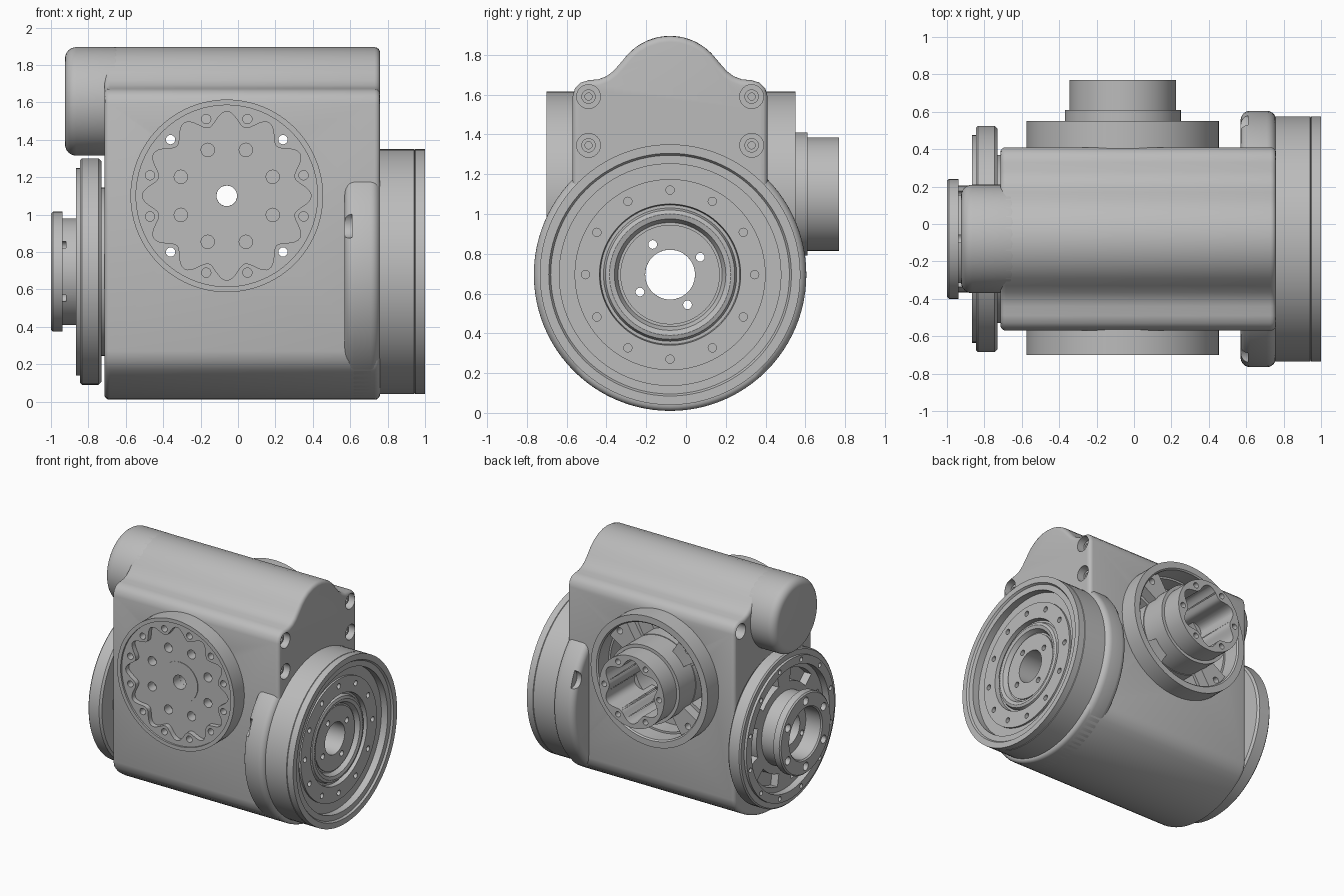
import bpy, bmesh
from math import sin, cos, pi, radians, sqrt

if "Cube" in bpy.data.objects:
    bpy.data.objects.remove(bpy.data.objects["Cube"])

grey = bpy.data.materials.new("machined_grey")
grey.use_nodes = True
grey.diffuse_color = (0.5, 0.5, 0.5, 1)
grey.node_tree.nodes["Principled BSDF"].inputs["Base Color"].default_value = (0.5, 0.5, 0.5, 1)

# Axis lines: (direction, first centre coordinate, second centre coordinate)
WRIST = ("X", -0.08, 0.695)    # centre y, z
OUTPUT = ("Y", 1.10, -0.06)    # centre z, x
MOTOR = ("X", -0.08, 1.605)
PLAIN = ("X", -0.08, 0)
parts = []


def place(axis, a, b, h):
    """Local (a, b, height) to world, around an axis line."""
    d, ca, cb = axis
    return (h, ca + a, cb + b) if d == "X" else (cb + b, h, ca + a)


def finish(bm, name, keep=True):
    bmesh.ops.recalc_face_normals(bm, faces=bm.faces)
    mesh = bpy.data.meshes.new(name)
    bm.to_mesh(mesh)
    bm.free()
    mesh.materials.append(grey)
    ob = bpy.data.objects.new(name, mesh)
    bpy.context.collection.objects.link(ob)
    if keep:
        parts.append(ob)
    return ob


def add_prism(bm, pts, axis, lo, hi):
    ends = [[bm.verts.new(place(axis, a, b, h)) for a, b in pts] for h in (lo, hi)]
    n = len(pts)
    for ring in ends:
        bm.faces.new(ring)
    for i in range(n):
        j = (i + 1) % n
        bm.faces.new((ends[0][i], ends[0][j], ends[1][j], ends[1][i]))


def circle(r, a=0, b=0, n=24):
    return [(a + r * cos(2 * pi * i / n), b + r * sin(2 * pi * i / n)) for i in range(n)]


def ring_of(count, radius, r, start=0):
    """Outlines of holes spaced evenly on a circle."""
    angles = [radians(start) + 2 * pi * i / count for i in range(count)]
    return [circle(r, radius * cos(t), radius * sin(t), 16) for t in angles]


def wavy(mid, depth, lobes, n=192):
    out = []
    for i in range(n):
        t = 2 * pi * i / n
        r = mid + depth * cos(lobes * t)
        out.append((r * cos(t), r * sin(t)))
    return out


def arcs(count, r0, r1, span, start=0):
    """Outlines of curved slots spaced around a circle."""
    out = []
    for k in range(count):
        mid = start + 360 * k / count
        t = [radians(mid - span / 2 + span * i / 12) for i in range(13)]
        out.append([(r1 * cos(x), r1 * sin(x)) for x in t]
                   + [(r0 * cos(x), r0 * sin(x)) for x in reversed(t)])
    return out


def prism(name, outlines, axis, lo, hi, keep=True):
    bm = bmesh.new()
    for pts in outlines:
        add_prism(bm, pts, axis, lo, hi)
    return finish(bm, name, keep)


def lathe(name, profile, axis, n=96):
    """Spin a closed (radius, height) profile about an axis line."""
    bm = bmesh.new()
    rings = [[bm.verts.new(place(axis, r * cos(2 * pi * i / n), r * sin(2 * pi * i / n), h))
              for i in range(n)] for r, h in profile]
    for k, ring in enumerate(rings):
        nxt = rings[(k + 1) % len(rings)]
        for i in range(n):
            j = (i + 1) % n
            bm.faces.new((ring[i], ring[j], nxt[j], nxt[i]))
    return finish(bm, name)


def apply(ob, mod):
    bpy.context.view_layer.objects.active = ob
    bpy.ops.object.modifier_apply(modifier=mod.name)


def bevel(ob, width, segments=4):
    m = ob.modifiers.new("round", "BEVEL")
    m.width, m.segments = width, segments
    m.limit_method, m.angle_limit = "ANGLE", radians(60)
    apply(ob, m)


def cut(ob, outlines, axis, lo, hi):
    tool = prism("cutter", outlines, axis, lo, hi, keep=False)
    tool.hide_render = True
    m = ob.modifiers.new("cut", "BOOLEAN")
    m.operation, m.solver, m.object = "DIFFERENCE", "EXACT", tool
    apply(ob, m)
    bpy.data.objects.remove(tool)


# Housing: round belly, straight sides, shoulders and a motor hump
R = 0.685
half = [(0, 1.895), (0.06, 1.889), (0.12, 1.869), (0.17, 1.84), (0.21, 1.805), (0.25, 1.758),
        (0.285, 1.718), (0.32, 1.692), (0.36, 1.677), (0.41, 1.672), (0.45, 1.66),
        (0.478, 1.632), (0.49, 1.59), (0.49, 0.27), (0.477, 0.215)]
half += [(y, 0.695 - sqrt(R * R - y * y)) for y in [0.44 - 0.04 * i for i in range(11)]]
half.append((0, 0.01))
outline = half + [(-y, z) for y, z in reversed(half[1:-1])]
housing = prism("housing", [outline], PLAIN, -0.715, 0.76)
bevel(housing, 0.03)

bolts = [(s * 0.41, z) for s in (-1, 1) for z in (1.59, 1.345)]
cut(housing, [circle(0.06, a, b) for a, b in bolts], PLAIN, 0.65, 0.9)
cut(housing, [circle(0.06, a, b) for a, b in bolts if b > 1.5], PLAIN, -0.8, -0.62)
cut(housing, [circle(0.125, n=48)], WRIST, -0.9, 0.9)
cut(housing, ring_of(4, 0.175, 0.022, 30), WRIST, -0.9, 0.9)
cut(housing, [circle(0.22, n=48)], OUTPUT, -0.4, 0.6)
cut(housing, [circle(0.055)], OUTPUT, -0.7, -0.3)
cut(housing, arcs(4, 0.315, 0.44, 56), OUTPUT, 0.28, 0.6)
cut(housing, ring_of(4, 0.425, 0.025, 45), OUTPUT, -0.8, 0.8)

# Motor end sticking out of the hump
motor = prism("motor_cover", [circle(0.29, n=80)], MOTOR, -0.925, -0.6)
bevel(motor, 0.06, 6)

# Recessed socket screws in the corners
for i, (a, b) in enumerate(bolts):
    lathe(f"corner_screw_{i}", [(0.018, 0.64), (0.036, 0.64), (0.036, 0.72), (0.018, 0.72)],
          ("X", -0.08 + a, b), 24)

# Round collar between housing and wrist disc
fillet = [(R - 0.05 + 0.05 * sin(t), 0.62 - 0.05 * cos(t)) for t in [pi / 12 * i for i in range(7)]]
back = [(r, 1.33 - h) for r, h in reversed(fillet)]
collar = lathe("wrist_collar", [(0.125, 0.57)] + fillet + back + [(0.125, 0.76)], WRIST)
cut(collar, [circle(0.07, s * 0.65, 0.25) for s in (-1, 1)], WRIST, 0.5, 0.61)
cut(collar, ring_of(4, 0.175, 0.022, 30), WRIST, 0.4, 0.9)

# Wrist disc with rim, bolt plate and stepped centre
wrist = lathe("wrist_disc", [
    (0.125, 0.74), (0.655, 0.74), (0.655, 0.942), (0.65, 0.945), (0.655, 0.948), (0.655, 1.0),
    (0.61, 1.0), (0.60, 0.985), (0.557, 0.985), (0.557, 0.93), (0.48, 0.93), (0.48, 0.945),
    (0.355, 0.945), (0.35, 0.91), (0.335, 0.91), (0.325, 0.935), (0.305, 0.942), (0.28, 0.935),
    (0.262, 0.90), (0.25, 0.90), (0.25, 0.91), (0.125, 0.91)], WRIST)
cut(wrist, ring_of(12, 0.425, 0.021), WRIST, 0.90, 1.1)
cut(wrist, ring_of(4, 0.175, 0.022, 30), WRIST, 0.6, 1.1)

# Opposite disc with hollow flanged shaft
tail = lathe("tail_disc", [
    (0.125, -0.70), (0.45, -0.70), (0.45, -0.73), (0.59, -0.73), (0.605, -0.745), (0.605, -0.835),
    (0.595, -0.845), (0.555, -0.845), (0.555, -0.865), (0.49, -0.865), (0.49, -0.81),
    (0.285, -0.81), (0.285, -0.938), (0.32, -0.938), (0.32, -0.99), (0.31, -1.0), (0.21, -1.0),
    (0.20, -0.99), (0.20, -0.86), (0.125, -0.86)], WRIST)
cut(tail, ring_of(6, 0.26, 0.032, 30), WRIST, -1.1, -0.92)
cut(tail, ring_of(12, 0.522, 0.018, 15), WRIST, -1.1, -0.83)
cut(tail, arcs(6, 0.35, 0.45, 38), WRIST, -1.1, -0.75)
cut(tail, ring_of(4, 0.175, 0.022, 30), WRIST, -1.1, -0.6)

# Front output face: rim, scalloped pocket and bolt circles
front = lathe("front_output", [
    (0.055, -0.56), (0.515, -0.56), (0.515, -0.70), (0.485, -0.70), (0.485, -0.685),
    (0.055, -0.685)], OUTPUT)
cut(front, [wavy(0.413, 0.038, 12)], OUTPUT, -0.8, -0.645)
cut(front, ring_of(12, 0.425, 0.025, 15), OUTPUT, -0.8, -0.5)
cut(front, ring_of(8, 0.266, 0.036, 22.5), OUTPUT, -0.8, -0.5)
lathe("front_hub", [(0.055, -0.60), (0.16, -0.60), (0.16, -0.65), (0.055, -0.65)], OUTPUT, 64)

# Rear output: outer rim, screw pads and hollow shaft
lathe("rear_rim", [(0.455, 0.40), (0.515, 0.40), (0.515, 0.55), (0.465, 0.55), (0.455, 0.54)],
      OUTPUT)
pads = prism("rear_pads", arcs(4, 0.30, 0.458, 26, 45), OUTPUT, 0.40, 0.49)
cut(pads, ring_of(4, 0.425, 0.025, 45), OUTPUT, 0.3, 0.6)
shaft = lathe("rear_shaft", [
    (0.15, 0.30), (0.31, 0.30), (0.31, 0.61), (0.285, 0.61), (0.285, 0.77), (0.15, 0.77)], OUTPUT)
cut(shaft, [wavy(0.225, 0.028, 6)], OUTPUT, 0.2, 0.9)
cut(shaft, ring_of(6, 0.242, 0.022, 30), OUTPUT, 0.70, 0.9)

# Smooth shading with crisp edges
bpy.ops.object.select_all(action="DESELECT")
for ob in parts:
    ob.select_set(True)
bpy.context.view_layer.objects.active = parts[0]
bpy.ops.object.shade_smooth_by_angle(angle=radians(30))
